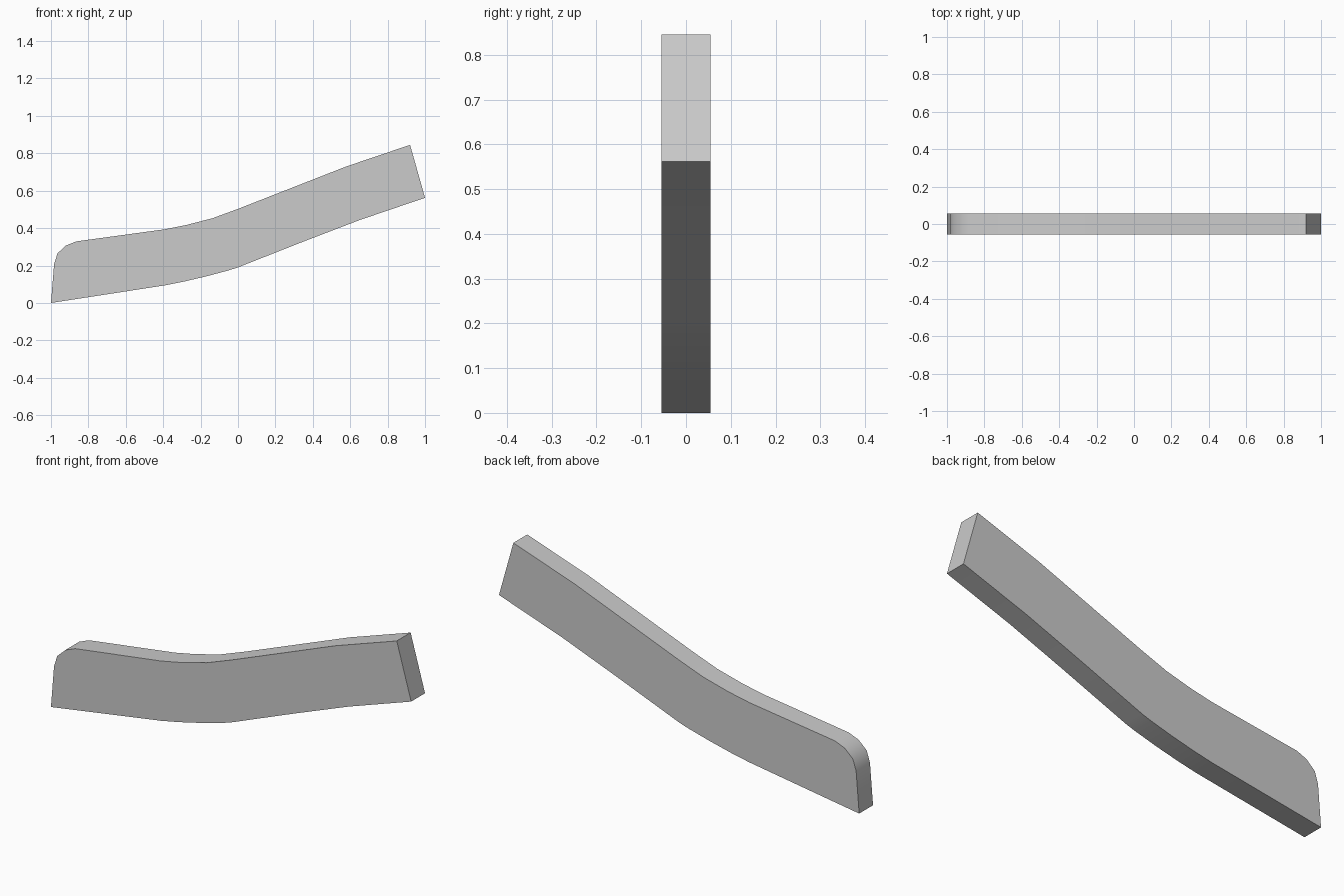
import bpy
import bmesh

cube = bpy.data.objects.get("Cube")
if cube:
    bpy.data.objects.remove(cube, do_unlink=True)

HALF_WIDTH = 0.055

# Side outline (x, z): underside, raised end, top edge, rounded low end
underside = [(-1, 0), (-0.39, 0.094), (-0.29, 0.114), (-0.17, 0.142),
             (-0.05, 0.174), (0, 0.19), (0.35, 0.328), (0.65, 0.443), (1, 0.562)]
top_edge = [(0.92, 0.845), (0.58, 0.73), (0, 0.503), (-0.136, 0.453),
            (-0.275, 0.417), (-0.39, 0.394), (-0.865, 0.329)]
rounded_end = [(-0.92, 0.307), (-0.965, 0.265), (-0.983, 0.209)]
outline = underside + top_edge + rounded_end

# Plain grey material
grey = bpy.data.materials.new("light_grey")
grey.use_nodes = True
colour = (0.6, 0.6, 0.6, 1)
grey.diffuse_color = colour
grey.node_tree.nodes["Principled BSDF"].inputs["Base Color"].default_value = colour

# Curved bar: extrude the outline across its width
bm = bmesh.new()
face = bm.faces.new([bm.verts.new((x, -HALF_WIDTH, z)) for x, z in outline])
extruded = bmesh.ops.extrude_face_region(bm, geom=[face])["geom"]
bmesh.ops.translate(bm, vec=(0, 2 * HALF_WIDTH, 0),
                    verts=[v for v in extruded if isinstance(v, bmesh.types.BMVert)])
bmesh.ops.recalc_face_normals(bm, faces=bm.faces)
mesh = bpy.data.meshes.new("curved_bar")
bm.to_mesh(mesh)
bm.free()
mesh.materials.append(grey)
bar = bpy.data.objects.new("curved_bar", mesh)
bpy.context.collection.objects.link(bar)

# Smooth the bends, keep the side and end edges sharp
bpy.ops.object.select_all(action="DESELECT")
bar.select_set(True)
bpy.context.view_layer.objects.active = bar
bpy.ops.object.shade_smooth_by_angle(angle=0.7)
